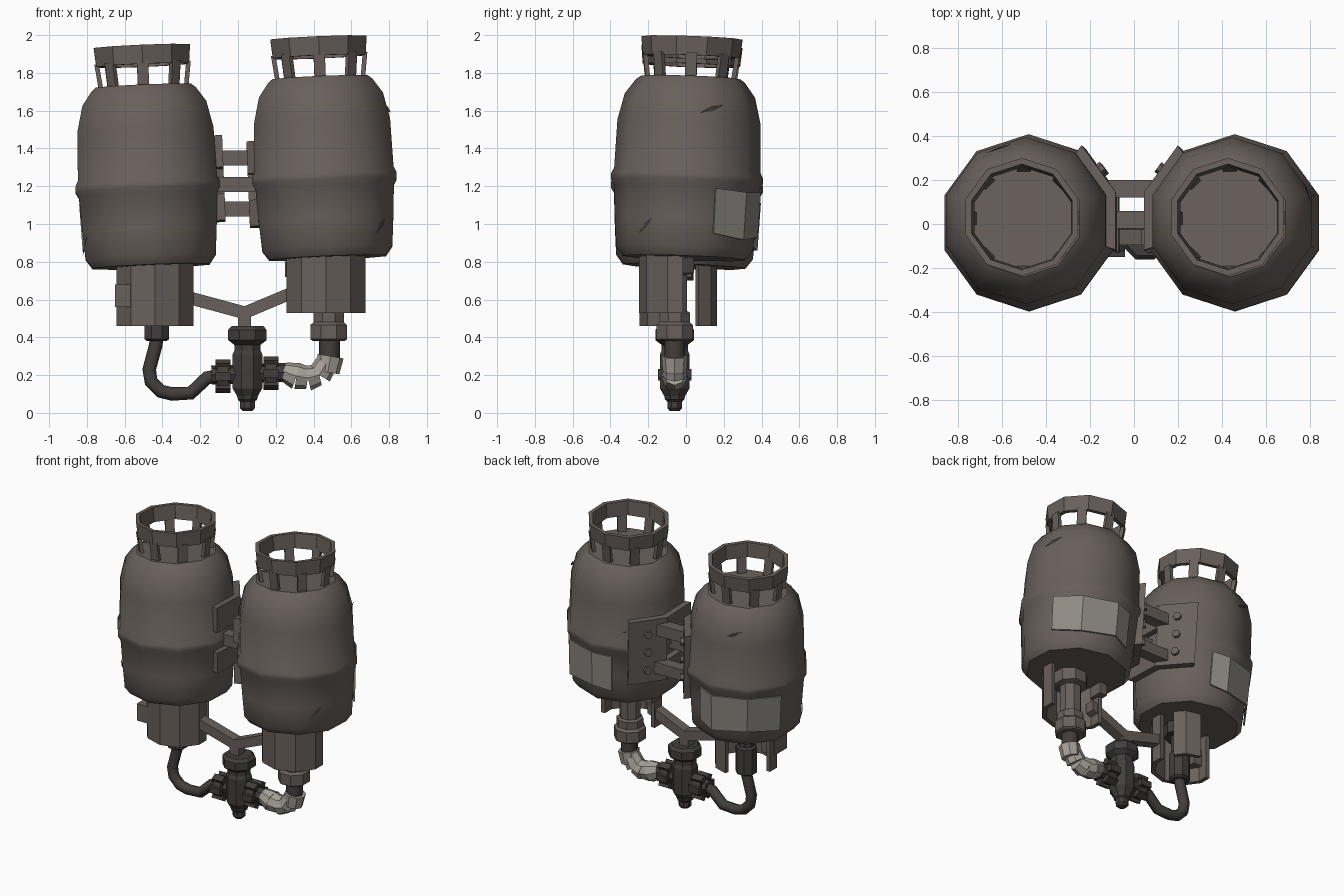
import bpy, bmesh, math
from mathutils import Matrix, Vector

if "Cube" in bpy.data.objects:
    bpy.data.objects.remove(bpy.data.objects["Cube"])


def material(name, rgb):
    m = bpy.data.materials.new(name)
    m.diffuse_color = (*rgb, 1)
    m.use_nodes = True
    m.node_tree.nodes["Principled BSDF"].inputs["Base Color"].default_value = m.diffuse_color
    return m


BODY = material("warm grey paint", (.14, .117, .105))
DARK = material("dark metal", (.055, .048, .045))
PATCH = material("bare patch", (.27, .25, .225))
PALE = material("pale fitting", (.38, .35, .31))


def make(name, verts, faces, mat, M=Matrix(), smooth=30):
    me = bpy.data.meshes.new(name)
    me.from_pydata([M @ Vector(v) for v in verts], [], faces)
    bm = bmesh.new()
    bm.from_mesh(me)
    bmesh.ops.remove_doubles(bm, verts=bm.verts, dist=1e-5)
    bmesh.ops.recalc_face_normals(bm, faces=bm.faces)
    bm.to_mesh(me)
    bm.free()
    me.materials.append(mat)
    ob = bpy.data.objects.new(name, me)
    bpy.context.collection.objects.link(ob)
    if smooth:
        bpy.ops.object.select_all(action='DESELECT')
        ob.select_set(True)
        bpy.context.view_layer.objects.active = ob
        bpy.ops.object.shade_smooth_by_angle(angle=math.radians(smooth))
    return ob


def lathe(name, prof, n, mat, M=Matrix(), phase=0.0, smooth=0):
    """Closed solid turned around z from (radius, height) pairs."""
    verts, faces = [], []
    for r, z in prof:
        for i in range(n):
            a = math.radians(phase) + math.tau * i / n
            verts.append((r * math.cos(a), r * math.sin(a), z))
    for k in range(len(prof) - 1):
        for i in range(n):
            j = (i + 1) % n
            faces.append((k*n + i, k*n + j, k*n + n + j, k*n + n + i))
    faces += [tuple(range(n)), tuple(range(len(verts) - n, len(verts)))]
    return make(name, verts, faces, mat, M, smooth)


def along(p, q):
    d = Vector(q) - Vector(p)
    return Matrix.Translation(p) @ d.to_track_quat('Z', 'Y').to_matrix().to_4x4()


def rod(name, p, q, r, n, mat, r2=None, smooth=0):
    length = (Vector(q) - Vector(p)).length
    return lathe(name, [(r, 0), (r2 or r, length)], n, mat, along(p, q), 0, smooth)


def box(name, c, s, mat, M=Matrix()):
    v = [(c[0] + x*s[0]/2, c[1] + y*s[1]/2, c[2] + z*s[2]/2)
         for x in (-1, 1) for y in (-1, 1) for z in (-1, 1)]
    f = [(0, 1, 3, 2), (4, 6, 7, 5), (0, 4, 5, 1), (2, 3, 7, 6), (0, 2, 6, 4), (1, 5, 7, 3)]
    return make(name, v, f, mat, M, 0)


def facet(r, a):
    """Radius of the ten-sided outline at angle a."""
    return r * math.cos(math.radians(18)) / math.cos(math.radians((a - 90) % 36 - 18))


def band(name, a0, a1, rb, rt, thick, z0, z1, mat, M, jag=0):
    """Curved plate following the ten-sided outline between two angles."""
    angs = sorted({a0, a1} | {a for a in range(-90, 451, 36) if a0 < a < a1})
    closed = a1 - a0 == 360
    verts, faces = [], []
    for i, a in enumerate(angs):
        c, s = math.cos(math.radians(a)), math.sin(math.radians(a))
        j = jag * (-1) ** i
        for r, z in ((rb, z0 + j), (rt, z1 + j/2), (rt - thick, z1 + j/2), (rb - thick, z0 + j)):
            verts.append((facet(r, a)*c, facet(r, a)*s, z))
    n = len(angs)
    for i in range(n - 1):
        for k in range(4):
            l = (k + 1) % 4
            faces.append((4*i + k, 4*i + l, 4*i + 4 + l, 4*i + 4 + k))
    if not closed:
        faces += [(0, 1, 2, 3), tuple(range(4*n - 4, 4*n))]
    return make(name, verts, faces, mat, M, 0)


def tube(name, pts, r, mat):
    cu = bpy.data.curves.new(name, 'CURVE')
    cu.dimensions = '3D'
    cu.bevel_depth, cu.bevel_resolution, cu.use_fill_caps = r, 2, True
    sp = cu.splines.new('POLY')
    sp.points.add(len(pts) - 1)
    for p, co in zip(sp.points, pts):
        p.co = (*co, 1)
    cu.materials.append(mat)
    ob = bpy.data.objects.new(name, cu)
    bpy.context.collection.objects.link(ob)
    bpy.ops.object.select_all(action='DESELECT')
    ob.select_set(True)
    bpy.context.view_layer.objects.active = ob
    bpy.ops.object.convert(target='MESH')
    bpy.ops.object.shade_smooth_by_angle(angle=math.radians(50))


TANK = [(.325, 0), (.362, .05), (.374, .2), (.385, .375), (.402, .405), (.402, .435),
        (.387, .465), (.379, .72), (.345, .86), (.29, .935), (.265, .955)]


def tank(side, x, z, sgn, patch, dents):
    # both tanks lean slightly to the left and back
    M = Matrix.Translation((x, -.01, z)) @ along((0, 0, 0), (-.042, .036, 1)).to_quaternion().to_matrix().to_4x4()
    tilt = Matrix.Translation((x, -.01, z)) @ Matrix(((1, 0, -.042, 0), (0, 1, .036, 0), (.042, -.036, 1, 0), (0, 0, 0, 1)))
    M = tilt
    lathe(side + "_tank", TANK, 10, BODY, M, 90, 40)
    # guard collar and its posts
    band(side + "_collar", -90, 270, .258, .268, .028, 1.065, 1.165, BODY, M)
    for i in range(8):
        a = i * 45 - 90
        R = M @ Matrix.Rotation(math.radians(a), 4, 'Z')
        v = [(r + d, w, h) for r, h in ((.225, .94), (.243, 1.08)) for d in (-.012, .012) for w in (-.03, .03)]
        make(side + "_collar_post", v, [(0, 1, 3, 2), (4, 6, 7, 5), (0, 4, 5, 1), (2, 3, 7, 6),
                                        (0, 2, 6, 4), (1, 5, 7, 3)], BODY, R, 0)
    # worn patch and dents
    band(side + "_patch", *patch, .385, .394, .012, .11, .355, PATCH, M, .012)
    for a, h, r, slant in dents:
        c, s = math.cos(math.radians(a)), math.sin(math.radians(a))
        D = M @ Matrix.Translation((facet(r, a)*c, facet(r, a)*s, h)) @ Matrix.Rotation(
            math.radians(a), 4, 'Z') @ Matrix.Rotation(math.radians(slant), 4, 'X')
        make(side + "_dent", [(0, -.07, 0), (.004, 0, .013), (0, .07, 0), (.004, 0, -.013)],
             [(0, 1, 2, 3)], DARK, D, 0)
    # joining plate: full on the rear facet, two tabs on the inner facet
    lo, mid, hi = (126, 162, 198) if sgn > 0 else (54, 18, -18)
    zc = 1.22 - z
    band(side + "_joint_plate", min(lo, mid), max(lo, mid), .425, .425, .05, zc - .22, zc + .23, BODY, M)
    for a, b in ((-.22, -.08), (.06, .23)):
        band(side + "_joint_tab", min(mid, hi), max(mid, hi), .425, .425, .05, zc + a, zc + b, BODY, M)
    am = math.radians((lo + mid) / 2)
    for h in (-.13, .0, .13):
        d = Vector((math.cos(am), math.sin(am), 0))
        p = M @ (d * .39 + Vector((0, 0, zc + h)))
        rod(side + "_joint_bolt", p, p + d * .035, .027, 6, BODY)


tank("left", -.46, .775, -1, (72, 160), [(110, .8, .362, 25), (200, .12, .37, 50), (130, .1, .366, 40)])
tank("right", .475, .82, 1, (24, 110), [(19, .78, .367, 20), (-35, .16, .373, 45), (130, .55, .386, 10)])

# bars between the tanks
for z, y in ((1.35, .16), (1.21, .02), (1.08, .16)):
    box("cross_bar", (-.005, y, z), (.26, .08, .08), BODY)

# foot skirts, open at the back
L = Matrix.Translation((-.44, -.03, 0))
R = Matrix.Translation((.465, -.03, 0))
band("left_skirt", 176, 364, .215, .215, .03, .46, .8, BODY, L)
band("left_rear_skirt", 30, 85, .2, .2, .03, .46, .8, BODY, L)
box("left_skirt_block", (-.6, -.13, .62), (.1, .14, .12), BODY)
band("right_skirt", 176, 364, .22, .22, .03, .53, .84, BODY, R)
box("right_skirt_block", (.28, -.02, .76), (.06, .1, .08), BODY)

Y = -.06
# outlet fittings under each tank
lathe("left_outlet", [(.1, .7), (.1, .8)], 8, DARK, Matrix.Translation((-.43, Y, 0)))
lathe("left_hose_nut", [(.055, .72), (.055, .58), (.07, .57), (.07, .39), (.055, .38)], 8, DARK,
      Matrix.Translation((-.43, Y, 0)), 22.5)
lathe("right_outlet", [(.11, .84), (.11, .74), (.07, .73), (.07, .54), (.088, .53), (.088, .48)],
      8, BODY, Matrix.Translation((.48, Y, 0)), 22.5)
lathe("right_nut", [(.075, .49), (.105, .465), (.105, .39), (.09, .38)], 8, BODY,
      Matrix.Translation((.48, Y, 0)), 22.5)
rod("right_pipe", (.485, Y, .39), (.485, Y, .25), .055, 8, DARK, smooth=50)

# pale ribbed elbow
path = [(.49, Y, .3), (.475, Y, .215), (.43, Y, .2), (.37, Y, .185), (.31, Y, .195), (.24, Y, .22)]
rod("elbow_upper", path[0], path[1], .07, 8, PALE, .062)
for p, q, r, r2 in ((path[0], path[2], .055, .065), (path[2], path[3], .055, .068),
                    (path[3], path[4], .06, .07), (path[4], path[5], .072, .05)):
    rod("elbow_segment", p, q, r, 8, PALE, r2)

# bent hose
tube("hose", [(-.43, Y, .42), (-.435, Y, .36), (-.47, Y, .23), (-.46, Y, .165), (-.41, Y, .115),
              (-.35, Y, .1), (-.25, Y, .105), (-.165, Y, .185), (-.08, Y, .2)], .036, DARK)

# central valve
V = Matrix.Translation((.05, Y, 0))
lathe("valve_body", [(.028, .01), (.042, .025), (.042, .06), (.055, .07), (.06, .09), (.085, .13),
                     (.085, .31), (.075, .33), (.075, .36), (.11, .385), (.11, .44), (.09, .46)],
      8, DARK, V, 22.5)
rod("valve_cross_pipe", (-.14, Y, .2), (.26, Y, .215), .05, 8, DARK)
for x, z in ((-.08, .195), (.175, .21)):
    # lobed hand nuts
    rod("hand_nut", (x - .03, Y, z), (x + .03, Y, z), .075, 8, DARK)
    for i in range(6):
        W = Matrix.Translation((x, Y, z)) @ Matrix.Rotation(math.radians(60*i + 30), 4, 'X')
        box("hand_nut_lobe", (0, 0, .072), (.08, .045, .035), DARK, W)

# forked support above the valve
box("fork_stem", (.035, Y, .49), (.07, .07, .1), BODY)
for x, z in ((-.26, .61), (.32, .65)):
    v = [(px, Y + y, pz + h) for px, pz in ((.035, .53), (x, z)) for y in (-.035, .035) for h in (-.035, .035)]
    make("fork_arm", v, [(0, 1, 3, 2), (4, 6, 7, 5), (0, 4, 5, 1), (2, 3, 7, 6),
                         (0, 2, 6, 4), (1, 5, 7, 3)], BODY, Matrix(), 0)
